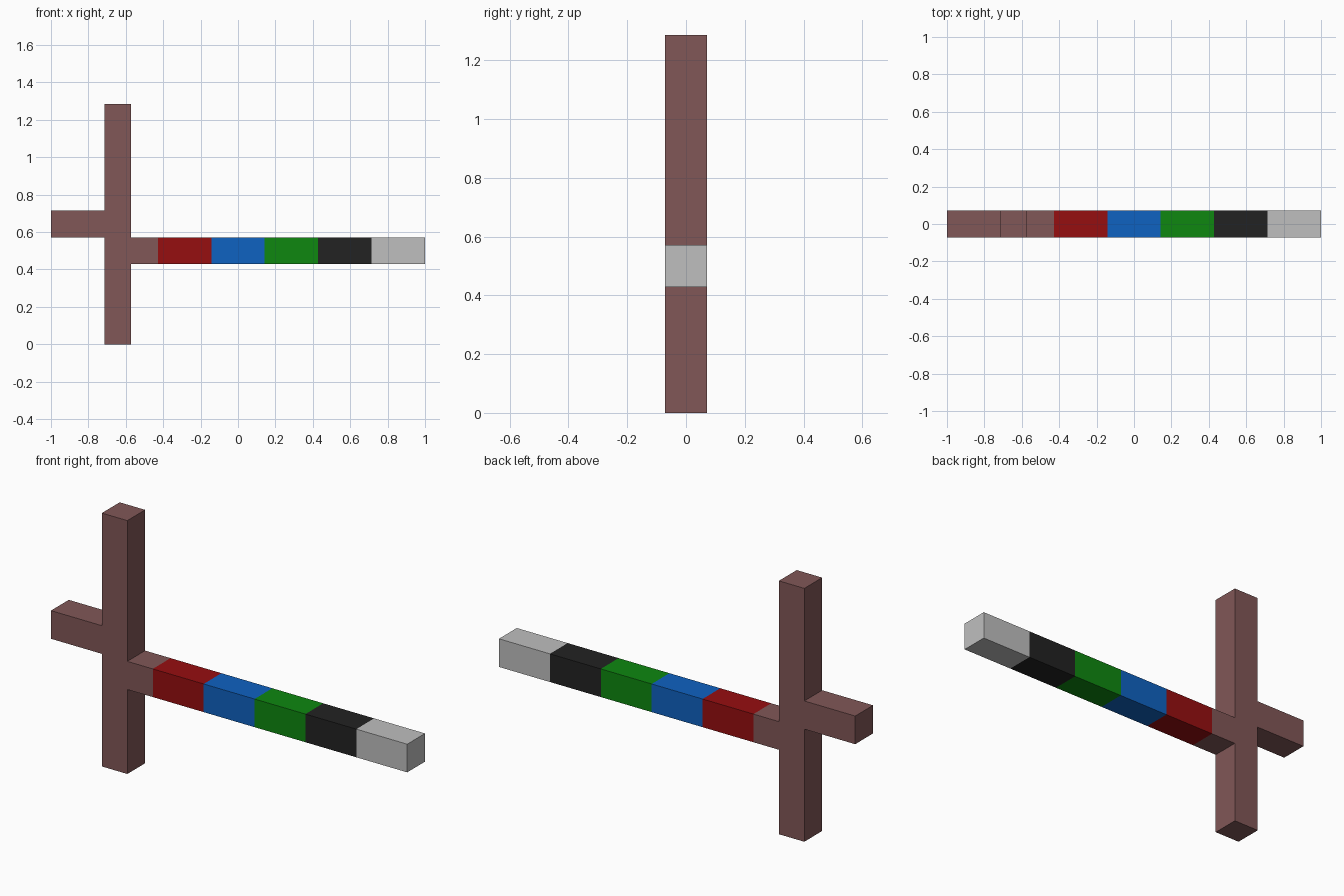
import bpy, bmesh

if "Cube" in bpy.data.objects:
    bpy.data.objects.remove(bpy.data.objects["Cube"])

U = 1 / 7  # beam thickness; every length is a multiple of it


def linear(c):
    c /= 255
    return c / 12.92 if c <= 0.04045 else ((c + 0.055) / 1.055) ** 2.4


# Colours, in order along the arm
COLOURS = [
    ("brown", (129, 87, 87)),
    ("red", (150, 14, 16)),
    ("blue", (15, 98, 193)),
    ("green", (14, 135, 16)),
    ("black", (34, 34, 34)),
    ("light_grey", (191, 191, 191)),
]

# Outline of post, short grip and long arm, in beam units (x, z)
OUTLINE = [(-5, 0), (-4, 0), (-4, 3), (7, 3), (7, 4), (-4, 4),
           (-4, 9), (-5, 9), (-5, 5), (-7, 5), (-7, 4), (-5, 4)]

bm = bmesh.new()
face = bm.faces.new([bm.verts.new((x * U, -U / 2, z * U)) for x, z in OUTLINE])
extruded = bmesh.ops.extrude_face_region(bm, geom=[face], use_keep_orig=True)
moved = [g for g in extruded["geom"] if isinstance(g, bmesh.types.BMVert)]
bmesh.ops.translate(bm, vec=(0, U, 0), verts=moved)

# Cut the long arm at the colour borders
BORDERS = [x * U for x in (-3, -1, 1, 3, 5)]
for x in BORDERS:
    geom = bm.verts[:] + bm.edges[:] + bm.faces[:]
    bmesh.ops.bisect_plane(bm, geom=geom, plane_co=(x, 0, 0), plane_no=(1, 0, 0))
bmesh.ops.recalc_face_normals(bm, faces=bm.faces[:])

# Colour bands by position along the arm
for f in bm.faces:
    centre_x = f.calc_center_bounds().x
    f.material_index = sum(centre_x > x for x in BORDERS)

mesh = bpy.data.meshes.new("banded_cross_beam")
bm.to_mesh(mesh)
bm.free()
for name, rgb in COLOURS:
    mat = bpy.data.materials.new(name)
    mat.diffuse_color = (*[linear(c) for c in rgb], 1)
    mat.use_nodes = True
    mat.node_tree.nodes["Principled BSDF"].inputs["Base Color"].default_value = mat.diffuse_color
    mesh.materials.append(mat)
obj = bpy.data.objects.new("banded_cross_beam", mesh)
bpy.context.collection.objects.link(obj)
